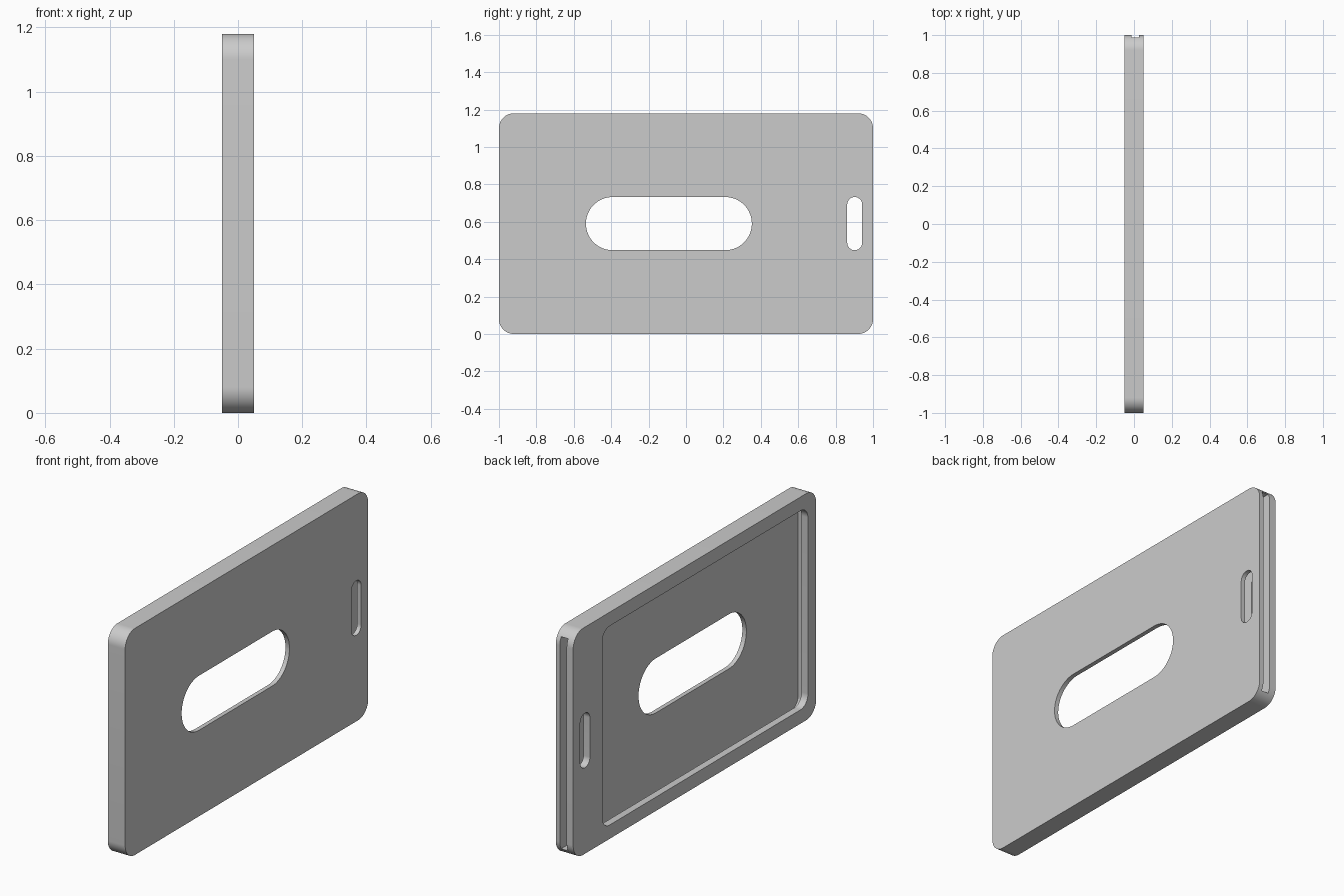
import bpy, bmesh, math

cube = bpy.data.objects.get("Cube")
if cube:
    bpy.data.objects.remove(cube, do_unlink=True)

HEIGHT = 1.18
HALF_THICK = 0.05

grey = bpy.data.materials.new("plain grey")
grey.use_nodes = True
colour = (0.6, 0.6, 0.6, 1)
grey.diffuse_color = colour
grey.node_tree.nodes["Principled BSDF"].inputs["Base Color"].default_value = colour


def rounded_plate(name, x_range, y_range, z_range, radius, steps=16):
    """Rounded rectangle in the YZ plane, extruded along X."""
    (x0, x1), (y0, y1), (z0, z1) = x_range, y_range, z_range
    centres = [(y1 - radius, z1 - radius), (y0 + radius, z1 - radius),
               (y0 + radius, z0 + radius), (y1 - radius, z0 + radius)]
    bm = bmesh.new()
    ring = []
    for corner, (cy, cz) in enumerate(centres):
        for i in range(steps + 1):
            a = math.pi / 2 * (corner + i / steps)
            ring.append(bm.verts.new((x0, cy + radius * math.cos(a), cz + radius * math.sin(a))))
    face = bm.faces.new(ring)
    extruded = bmesh.ops.extrude_face_region(bm, geom=[face])["geom"]
    moved = [v for v in extruded if isinstance(v, bmesh.types.BMVert)]
    bmesh.ops.translate(bm, verts=moved, vec=(x1 - x0, 0, 0))
    bmesh.ops.recalc_face_normals(bm, faces=bm.faces)
    mesh = bpy.data.meshes.new(name)
    bm.to_mesh(mesh)
    bm.free()
    mesh.materials.append(grey)
    obj = bpy.data.objects.new(name, mesh)
    bpy.context.collection.objects.link(obj)
    return obj


# Outer body
holder = rounded_plate("card_holder", (-HALF_THICK, HALF_THICK), (-1, 1), (0, HEIGHT), 0.08)

through = (-0.1, 0.1)
grip_z = (0.448, HEIGHT - 0.448)
cutters = [
    # Card cavity, open at the back end
    rounded_plate("card_cavity", (-0.013, 0.027), (-0.96, 1.2), (0.038, HEIGHT - 0.038), 0.05),
    # Display window on one face
    rounded_plate("display_window", (-0.1, 0.007), (-0.932, 0.76), (0.072, HEIGHT - 0.072), 0.06),
    # Thumb opening and strap slot
    rounded_plate("thumb_opening", through, (-0.535, 0.352), grip_z, 0.1419),
    rounded_plate("strap_slot", through, (0.862, 0.942), grip_z, 0.0399),
]
for cutter in cutters:
    cutter.hide_render = True
    cut = holder.modifiers.new(cutter.name, 'BOOLEAN')
    cut.operation = 'DIFFERENCE'
    cut.solver = 'EXACT'
    cut.object = cutter

# Apply the cuts and discard the cutters
bpy.context.view_layer.update()
evaluated = holder.evaluated_get(bpy.context.evaluated_depsgraph_get())
finished = bpy.data.meshes.new_from_object(evaluated)
holder.modifiers.clear()
holder.data = finished
for cutter in cutters:
    bpy.data.objects.remove(cutter, do_unlink=True)

# Smooth the rounded corners, keep the rims crisp
bpy.ops.object.select_all(action='DESELECT')
holder.select_set(True)
bpy.context.view_layer.objects.active = holder
bpy.ops.object.shade_smooth_by_angle(angle=math.radians(30))
